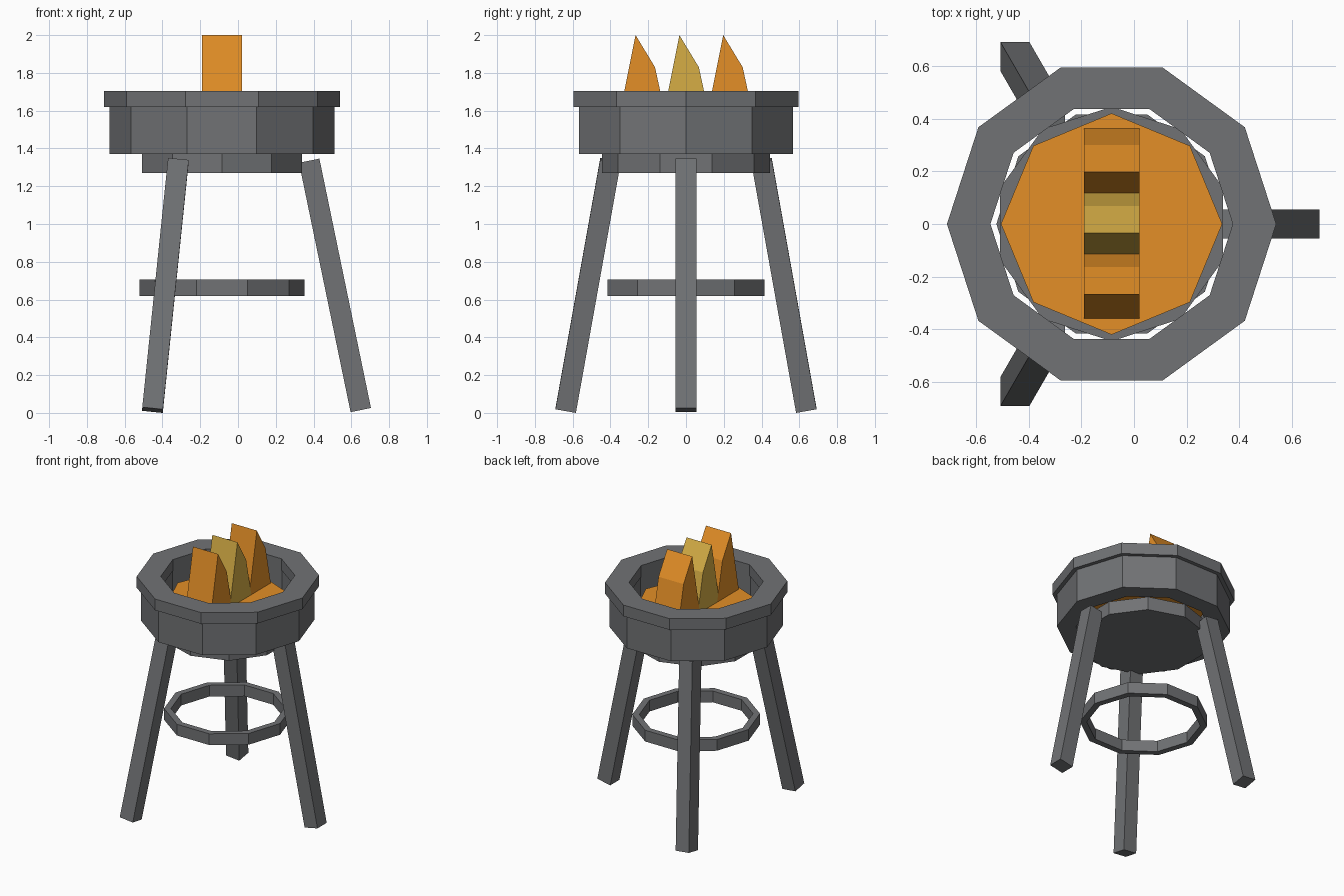
import bpy, bmesh, math
from mathutils import Vector

if "Cube" in bpy.data.objects:
    bpy.data.objects.remove(bpy.data.objects["Cube"], do_unlink=True)

CX = -0.085  # shared axis of bowl, brace and legs


def material(name, rgb):
    m = bpy.data.materials.new(name)
    m.use_nodes = True
    m.diffuse_color = (*rgb, 1)
    m.node_tree.nodes["Principled BSDF"].inputs["Base Color"].default_value = (*rgb, 1)
    return m


IRON = material("iron_grey", (0.165, 0.17, 0.178))
ORANGE = material("ember_orange", (0.77, 0.275, 0.02))
YELLOW = material("flame_yellow", (0.67, 0.42, 0.06))


def finish(bm, name, mat):
    bmesh.ops.recalc_face_normals(bm, faces=bm.faces)
    mesh = bpy.data.meshes.new(name)
    bm.to_mesh(mesh)
    bm.free()
    mesh.materials.append(mat)
    obj = bpy.data.objects.new(name, mesh)
    bpy.context.collection.objects.link(obj)
    return obj


def ring(name, outer, inner, z0, z1, sides=10):
    """Faceted hoop with a rectangular section."""
    bm = bmesh.new()
    section = [(outer, z0), (outer, z1), (inner, z1), (inner, z0)]
    loops = []
    for i in range(sides):
        a = 2 * math.pi * i / sides
        loops.append([bm.verts.new((CX + r * math.cos(a), r * math.sin(a), z))
                      for r, z in section])
    for i in range(sides):
        p, q = loops[i], loops[(i + 1) % sides]
        for k in range(4):
            n = (k + 1) % 4
            bm.faces.new((p[k], q[k], q[n], p[n]))
    return finish(bm, name, IRON)


def prism(name, points, depth, mat):
    """Extrude a closed outline of 3D points along a vector."""
    bm = bmesh.new()
    face = bm.faces.new([bm.verts.new(p) for p in points])
    res = bmesh.ops.extrude_face_region(bm, geom=[face], use_keep_orig=True)
    verts = [g for g in res["geom"] if isinstance(g, bmesh.types.BMVert)]
    bmesh.ops.translate(bm, verts=verts, vec=depth)
    return finish(bm, name, mat)


def disc(name, radius, z0, z1, sides, turn, mat):
    angles = [turn + 2 * math.pi * i / sides for i in range(sides)]
    outline = [(CX + radius * math.cos(a), radius * math.sin(a), z0) for a in angles]
    return prism(name, outline, (0, 0, z1 - z0), mat)


# Bowl: rim, open wall, floor plate and bed of embers
ring("bowl_rim", 0.625, 0.46, 1.62, 1.705)
ring("bowl_wall", 0.595, 0.465, 1.37, 1.62)
disc("bowl_floor", 0.445, 1.27, 1.37, 10, math.radians(18), IRON)
disc("ember_bed", 0.42, 1.49, 1.54, 8, 0, ORANGE)

# Hoop bracing the legs
ring("leg_brace", 0.4375, 0.39, 0.62, 0.705)

# Flames: wedge profiles in the y-z plane
PROFILE = [(-0.128, 1.535), (-0.035, 2.0), (0.068, 1.83), (0.132, 1.535)]
for name, y, mat in (("front_flame", -0.232, ORANGE),
                     ("middle_flame", 0, YELLOW),
                     ("back_flame", 0.232, ORANGE)):
    prism(name, [(-0.19, y + py, pz) for py, pz in PROFILE], (0.21, 0, 0), mat)

# Splayed legs
for name, deg in (("left_leg", 0), ("back_right_leg", 120), ("front_right_leg", 240)):
    a = math.radians(deg)
    out = Vector((math.cos(a), math.sin(a), 0))
    axis = Vector((CX, 0, 0))
    foot = axis + out * 0.735 + Vector((0, 0, 0.015))
    head = axis + out * 0.462 + Vector((0, 0, 1.335))
    span = head - foot
    bm = bmesh.new()
    bmesh.ops.create_cube(bm, size=1)
    bmesh.ops.scale(bm, verts=bm.verts, vec=(0.11, 0.11, span.length))
    tilt = Vector((0, 0, 1)).rotation_difference(span).to_matrix()
    bmesh.ops.rotate(bm, verts=bm.verts, cent=(0, 0, 0), matrix=tilt)
    bmesh.ops.translate(bm, verts=bm.verts, vec=(head + foot) / 2)
    finish(bm, name, IRON)
